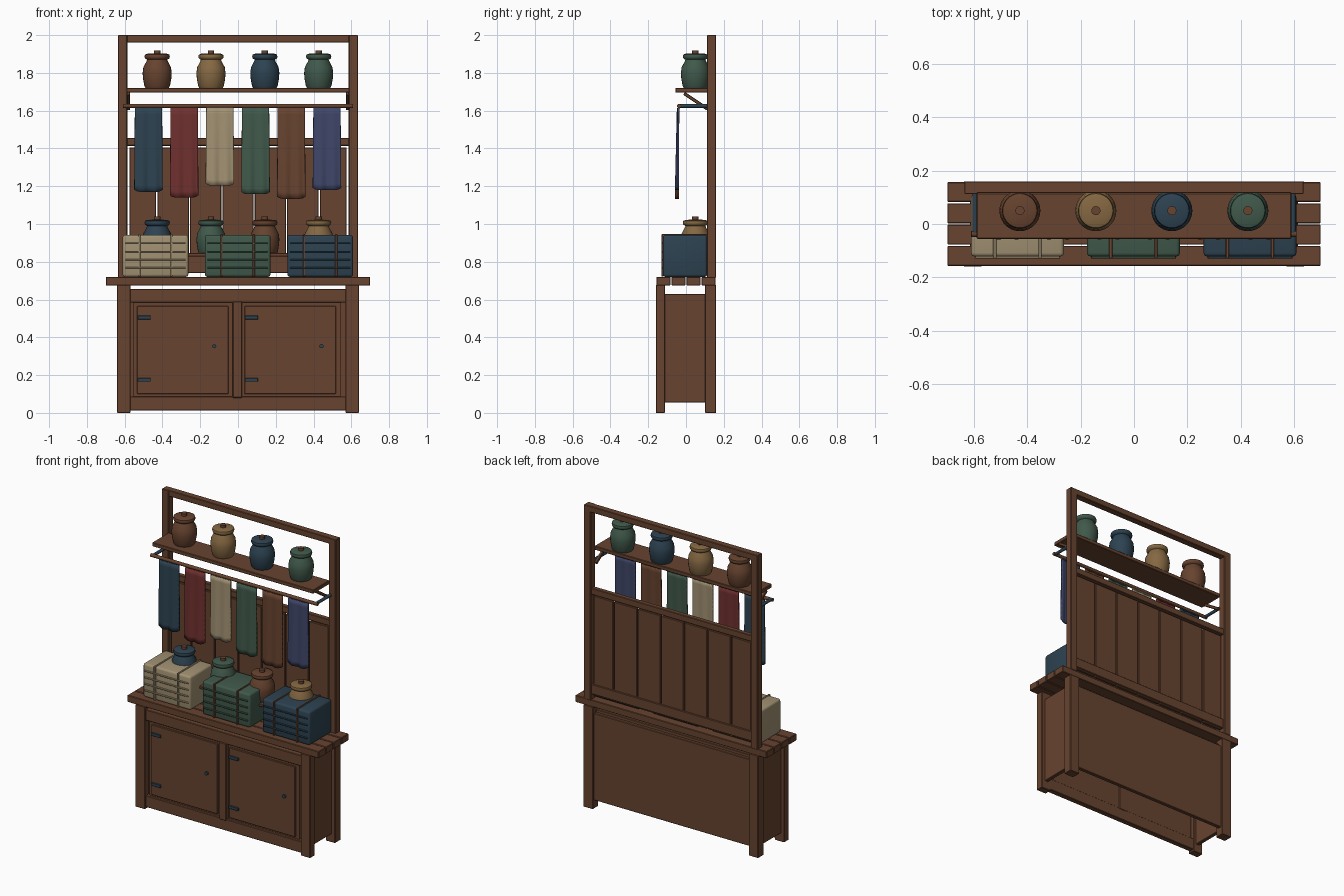
import bpy, bmesh, math
from mathutils import Matrix, Vector

if "Cube" in bpy.data.objects:
    bpy.data.objects.remove(bpy.data.objects["Cube"])


def material(name, rgb):
    m = bpy.data.materials.new(name)
    m.diffuse_color = (*rgb, 1)
    m.use_nodes = True
    m.node_tree.nodes["Principled BSDF"].inputs["Base Color"].default_value = m.diffuse_color
    return m


WOOD = material("brown wood", (0.135, 0.056, 0.028))
NAVY = material("slate blue", (0.026, 0.055, 0.082))
GREEN = material("muted green", (0.052, 0.100, 0.070))
TAN = material("tan clay", (0.235, 0.138, 0.055))
CREAM = material("cream linen", (0.360, 0.285, 0.170))
RED = material("dark red", (0.160, 0.030, 0.028))
INDIGO = material("indigo", (0.050, 0.062, 0.140))


def finish(bm, name, mats):
    bmesh.ops.recalc_face_normals(bm, faces=bm.faces[:])
    me = bpy.data.meshes.new(name)
    bm.to_mesh(me)
    bm.free()
    for m in mats:
        me.materials.append(m)
    ob = bpy.data.objects.new(name, me)
    bpy.context.collection.objects.link(ob)
    return ob


def smooth(ob, angle=40):
    bpy.ops.object.select_all(action='DESELECT')
    ob.select_set(True)
    bpy.context.view_layer.objects.active = ob
    bpy.ops.object.shade_smooth_by_angle(angle=math.radians(angle))


def box(name, x, y, z, mat=WOOD, bevel=0.003, segs=1):
    """Box from (min, max) ranges with softened edges."""
    bm = bmesh.new()
    bmesh.ops.create_cube(bm, size=1)
    for v in bm.verts:
        v.co = Vector([(r[0] + r[1]) / 2 + c * (r[1] - r[0]) for c, r in zip(v.co, (x, y, z))])
    if bevel:
        bmesh.ops.bevel(bm, geom=bm.edges[:], offset=bevel, segments=segs,
                        affect='EDGES', profile=0.5)
    return finish(bm, name, [mat])


def pair(name, x, y, z, mat=WOOD, bevel=0.003):
    """Same box on the left and the right."""
    box(name + "_right", x, y, z, mat, bevel)
    box(name + "_left", (-x[1], -x[0]), y, z, mat, bevel)


def rod(name, a, b, r, mat, n=12):
    a, b = Vector(a), Vector(b)
    bm = bmesh.new()
    bmesh.ops.create_cone(bm, cap_ends=True, segments=n, radius1=r, radius2=r, depth=(b - a).length)
    turn = Vector((0, 0, 1)).rotation_difference(b - a).to_matrix().to_4x4()
    bmesh.ops.transform(bm, matrix=Matrix.Translation((a + b) / 2) @ turn, verts=bm.verts[:])
    ob = finish(bm, name, [mat])
    smooth(ob)
    return ob


# Lower cabinet
pair("front_leg", (0.57, 0.64), (-0.16, -0.112), (0, 0.677))
pair("back_leg", (0.57, 0.64), (0.10, 0.16), (0, 0.677))
pair("side_panel", (0.59, 0.615), (-0.115, 0.105), (0.055, 0.63))
box("cabinet_back", (-0.575, 0.575), (0.12, 0.145), (0.055, 0.63))
box("top_rail", (-0.572, 0.572), (-0.15, -0.115), (0.585, 0.656))
box("bottom_rail", (-0.572, 0.572), (-0.15, -0.115), (0.012, 0.088))
box("back_rail", (-0.572, 0.572), (0.105, 0.125), (0.59, 0.65))
box("centre_stile", (-0.028, 0.022), (-0.157, -0.112), (0.08, 0.59))

# Doors with hinges and knobs
for side, x0 in (("left", -0.54), ("right", 0.028)):
    box("door_surround_" + side, (x0 - 0.014, x0 + 0.514), (-0.133, -0.118), (0.086, 0.587), bevel=0)
    box("door_" + side, (x0 + 0.006, x0 + 0.49), (-0.143, -0.125), (0.10, 0.565))
    for z in (0.175, 0.505):
        box("hinge_" + side, (x0 + 0.008, x0 + 0.078), (-0.152, -0.141), (z - 0.01, z + 0.01), NAVY, 0.002)
    rod("knob_" + side, (x0 + 0.414, -0.141, 0.353), (x0 + 0.414, -0.156, 0.353), 0.011, NAVY)

# Plank counter
for i in range(4):
    y = -0.157 + i * 0.0798
    box("counter_plank", (-0.70, 0.70), (y, y + 0.075), (0.675, 0.72))

# Upper frame and back boards
pair("upper_post", (0.586, 0.636), (0.112, 0.16), (0.715, 2.0))
box("top_beam", (-0.636, 0.636), (0.116, 0.16), (1.96, 2.0))
for i in range(7):
    x = (i - 3) * 0.1715
    edge = 0.071 if i in (0, 6) else 0.083
    x += {0: 0.01, 6: -0.01}.get(i, 0)
    box("back_board", (x - edge, x + edge), (0.125, 0.143), (0.745, 1.405))
box("board_top_rail", (-0.588, 0.588), (0.12, 0.152), (1.414, 1.456))
box("board_lower_rail", (-0.588, 0.588), (0.118, 0.150), (0.755, 0.82))

# Shelf with braces, and a low riser for the lower jars
box("shelf", (-0.59, 0.59), (-0.056, 0.116), (1.695, 1.72))
box("riser_shelf", (-0.57, 0.57), (-0.025, 0.118), (0.828, 0.846))
box("riser_front", (-0.56, 0.56), (0.09, 0.12), (0.74, 0.83))
for s in (-1, 1):
    ob = box("shelf_brace", (-0.009, 0.009), (-0.075, 0.075), (-0.009, 0.009))
    ob.location = (s * 0.58, 0.052, 1.65)
    ob.rotation_euler.x = math.atan2(-0.08, 0.12)
    rod("rail_arm", (s * 0.596, -0.04, 1.625), (s * 0.596, 0.125, 1.625), 0.010, NAVY)
rod("hanging_rail", (-0.61, -0.037, 1.625), (0.61, -0.037, 1.625), 0.011, WOOD)


# Hanging cloths with soft folds
def cloth(x, low, mat):
    bm = bmesh.new()
    nx, nz, w, top = 16, 14, 0.075, 1.613
    rows = []
    for j in range(nz + 1):
        t = j / nz
        row = []
        for i in range(nx + 1):
            u = 2 * i / nx - 1
            y = -0.042 - 0.006 * t + 0.004 * (0.4 + t) * math.cos(u * 7)
            z = top - (top - low) * t + 0.012 * t * u ** 6
            row.append(bm.verts.new((x + u * w * (0.96 + 0.04 * t), y, z)))
        rows.append(row)
    for a, b in zip(rows, rows[1:]):
        for i in range(nx):
            bm.faces.new((a[i], a[i + 1], b[i + 1], b[i]))
    ob = finish(bm, "hanging_cloth", [mat])
    mod = ob.modifiers.new("thickness", 'SOLIDIFY')
    mod.thickness = 0.010
    mod.offset = 0
    smooth(ob)


for i, (low, mat) in enumerate(zip((1.17, 1.14, 1.203, 1.158, 1.133, 1.18),
                                   (NAVY, RED, CREAM, GREEN, WOOD, INDIGO))):
    x = -0.474 + i * 0.189
    cloth(x, low, mat)
    rod("cloth_loop", (x - 0.07, -0.038, 1.614), (x + 0.07, -0.038, 1.614), 0.006, mat, 8)

# Lidded jars, turned from one profile
PROFILE = [(0, 0), (0.062, 0), (0.068, 0.012), (0.075, 0.05), (0.077, 0.08), (0.073, 0.11),
           (0.058, 0.138), (0.053, 0.15), (0.064, 0.156), (0.067, 0.166), (0.064, 0.177),
           (0.05, 0.182), (0, 0.184)]


def jar(x, y, z, mat):
    bm = bmesh.new()
    vs = [bm.verts.new((r, 0, h)) for r, h in PROFILE]
    es = [bm.edges.new(p) for p in zip(vs, vs[1:])]
    bmesh.ops.spin(bm, geom=vs + es, cent=(0, 0, 0), axis=(0, 0, 1), angle=math.tau, steps=28)
    bmesh.ops.remove_doubles(bm, verts=bm.verts[:], dist=0.0005)
    ob = finish(bm, "jar", [mat])
    ob.location = (x, y, z)
    smooth(ob, 50)
    rod("jar_knob", (x, y, z + 0.18), (x, y, z + 0.199), 0.017, WOOD, 14)


for i in range(4):
    x = -0.428 + i * 0.285
    jar(x, 0.05, 1.72, (WOOD, TAN, NAVY, GREEN)[i])
    jar(x, 0.05, 0.84, (NAVY, GREEN, WOOD, TAN)[i])

# Folded fabric bundles with ribs and straps
for x, mat in ((-0.437, CREAM), (-0.002, GREEN), (0.435, NAVY)):
    ob = box("fabric_bundle", (x - 0.174, x + 0.174), (-0.122, 0.112), (0.72, 0.942), mat, 0.014, 3)
    smooth(ob)
    for k in range(4):
        z = 0.768 + k * 0.043
        box("fold_rib", (x - 0.16, x + 0.16), (-0.13, -0.118), (z - 0.004, z + 0.004), mat, 0.002)
    strap = mat if mat == CREAM else WOOD
    for dx in (-0.085, 0.085):
        sx = (x + dx - 0.006, x + dx + 0.006)
        box("strap_front", sx, (-0.129, -0.119), (0.722, 0.945), strap, 0.002)
        box("strap_top", sx, (-0.129, 0.112), (0.938, 0.946), strap, 0.002)
